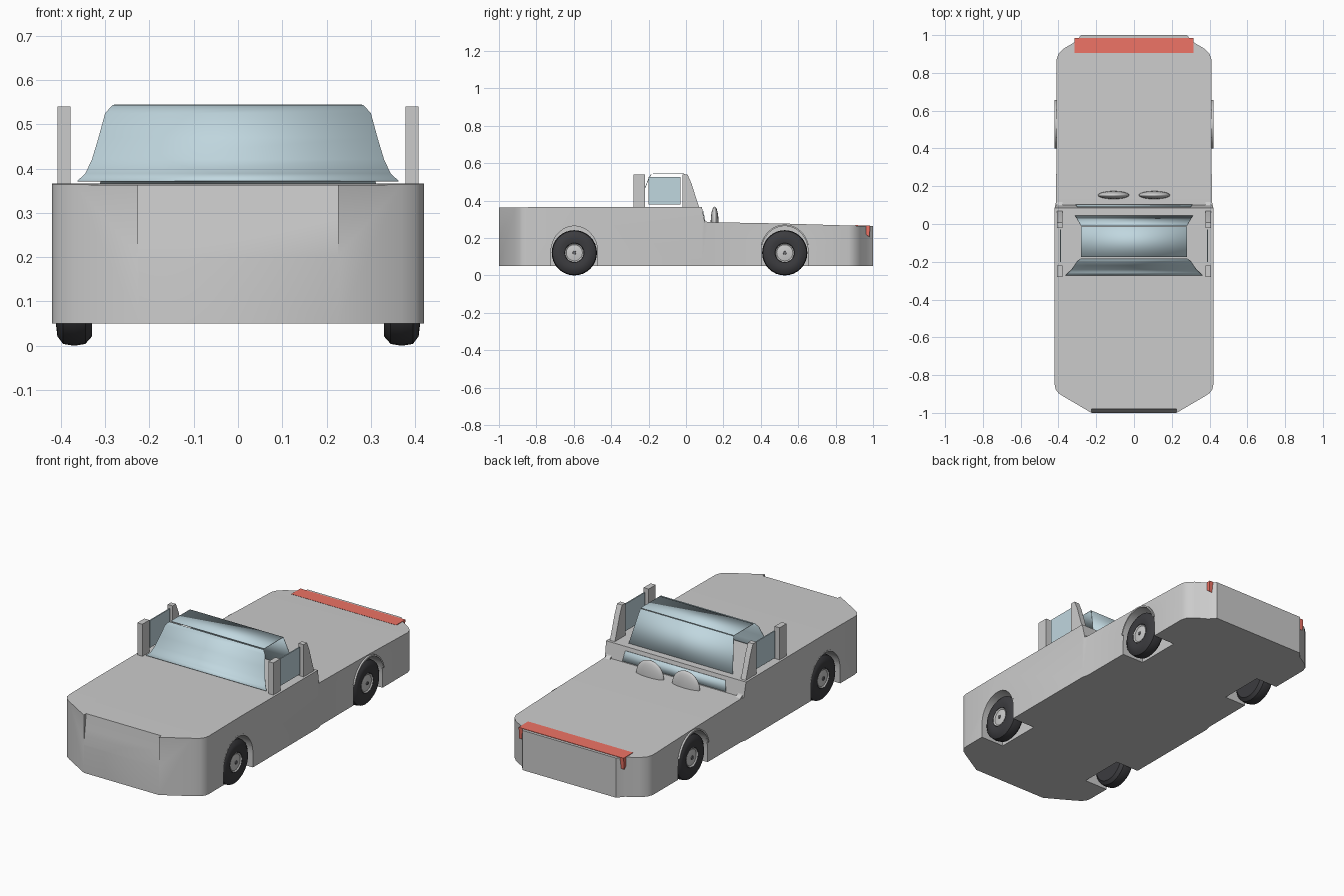
import bpy, bmesh, math
from mathutils import Matrix

if "Cube" in bpy.data.objects:
    bpy.data.objects.remove(bpy.data.objects["Cube"])


def material(name, rgb):
    m = bpy.data.materials.new(name)
    m.diffuse_color = (*rgb, 1)
    m.use_nodes = True
    m.node_tree.nodes["Principled BSDF"].inputs["Base Color"].default_value = m.diffuse_color
    return m


GLASS = material("glass_blue", (0.53, 0.68, 0.74))
RED = material("lamp_red", (0.85, 0.17, 0.13))
RUBBER = material("rubber", (0.045, 0.045, 0.05))
DARK = material("dark_metal", (0.15, 0.15, 0.16))


def finish(name, bm, mat=None, smooth=None):
    bmesh.ops.recalc_face_normals(bm, faces=bm.faces)
    me = bpy.data.meshes.new(name)
    bm.to_mesh(me)
    bm.free()
    ob = bpy.data.objects.new(name, me)
    bpy.context.collection.objects.link(ob)
    if mat:
        me.materials.append(mat)
    if smooth:
        shade(ob, smooth)
    return ob


def shade(ob, angle):
    bpy.ops.object.select_all(action='DESELECT')
    bpy.context.view_layer.objects.active = ob
    ob.select_set(True)
    bpy.ops.object.shade_smooth_by_angle(angle=math.radians(angle))


def prism(name, pts, start, vec, mat=None, smooth=None):
    """Extrude a closed polygon; start maps 2D points to 3D."""
    bm = bmesh.new()
    f = bm.faces.new([bm.verts.new(start(a, b)) for a, b in pts])
    r = bmesh.ops.extrude_face_region(bm, geom=[f])
    bmesh.ops.translate(bm, vec=vec, verts=[v for v in r['geom'] if isinstance(v, bmesh.types.BMVert)])
    return finish(name, bm, mat, smooth)


def side_prism(name, pts, x0, x1, mat=None, smooth=None):
    return prism(name, pts, lambda y, z: (x0, y, z), (x1 - x0, 0, 0), mat, smooth)


def loft(name, rows, mat):
    """Symmetric sheet from rows of half-width, y, z."""
    bm = bmesh.new()
    vs = [[bm.verts.new((s * w, y, z)) for s in (-1, 1)] for w, y, z in rows]
    for a, b in zip(vs, vs[1:]):
        bm.faces.new((a[0], a[1], b[1], b[0]))
    ob = finish(name, bm, mat, 40)
    m = ob.modifiers.new("thickness", 'SOLIDIFY')
    m.thickness, m.offset = 0.003, 0
    return ob


def lathe(name, profile, pos, side, mat=None, n=32):
    """Closed ring swept around the x axle; profile is (x, radius)."""
    bm = bmesh.new()
    rings = []
    for x, r in profile:
        rings.append([bm.verts.new((side * (pos[0] + x), pos[1] + r * math.cos(i * math.tau / n),
                                    pos[2] + r * math.sin(i * math.tau / n))) for i in range(n)])
    for a, b in zip(rings, rings[1:]):
        for i in range(n):
            j = (i + 1) % n
            bm.faces.new((a[i], a[j], b[j], b[i]))
    bm.faces.new(rings[0])
    bm.faces.new(rings[-1])
    return finish(name, bm, mat, 35)


def boolean(ob, cutter, op):
    cutter.hide_render = True
    m = ob.modifiers.new("cut", 'BOOLEAN')
    m.object, m.operation, m.solver = cutter, op, 'EXACT'
    bpy.context.view_layer.objects.active = ob
    bpy.ops.object.modifier_apply(modifier=m.name)
    bpy.data.objects.remove(cutter)


# Body: plan outline intersected with the side profile
half = [(0.225, -1), (0.37, -0.915), (0.40, -0.895), (0.415, -0.875), (0.42, -0.85), (0.42, 0.085),
        (0.412, 0.12), (0.41, 0.87), (0.40, 0.90), (0.37, 0.93), (0.31, 0.965), (0.28, 1)]
outline = half + [(-x, y) for x, y in reversed(half)]
body = prism("body", outline, lambda x, y: (x, y, 0), (0, 0, 0.5))
profile = [(-1.1, 0.05), (-1.1, 0.362), (-0.6, 0.367), (0.085, 0.365), (0.1, 0.285), (0.5, 0.278),
           (0.93, 0.265), (1.1, 0.265), (1.1, 0.05)]
boolean(body, side_prism("profile_cutter", profile, -0.6, 0.6), 'INTERSECT')
# Sloping upper nose between the corner panels
nose = [(-1.1, 0.20), (-1.0, 0.20), (-0.988, 0.285), (-0.975, 0.40), (-1.1, 0.40)]
boolean(body, side_prism("nose_cutter", nose, -0.226, 0.226), 'DIFFERENCE')

# Wheels, arches and arch lips
ZC = 0.121
for end, y in (("front", -0.597), ("rear", 0.528)):
    for tag, s in (("right", 1), ("left", -1)):
        arch = [(y + 0.125, -0.1), (y + 0.125, 0.12)]
        arch += [(y + 0.125 * math.cos(t), 0.125 + 0.14 * math.sin(t))
                 for t in [i * math.pi / 20 for i in range(1, 20)]]
        arch += [(y - 0.125, 0.12), (y - 0.125, -0.1)]
        boolean(body, side_prism("arch_cutter", arch, s * 0.28, s * 0.5), 'DIFFERENCE')
        ts = [math.radians(15 + 150 * i / 16) for i in range(17)]
        lip = [(y + 0.125 * math.cos(t), 0.125 + 0.139 * math.sin(t)) for t in ts]
        lip += [(y + 0.133 * math.cos(t), 0.125 + 0.147 * math.sin(t)) for t in reversed(ts)]
        side_prism(f"{end}_{tag}_arch_lip", lip, s * 0.400, s * 0.4205, None, 35)
        p = (0.37, y, ZC)
        lathe(f"{end}_{tag}_tyre", [(-0.04, 0.06), (-0.04, 0.10), (-0.025, 0.117), (0, 0.121), (0.025, 0.117),
                                    (0.038, 0.10), (0.041, 0.075), (0.036, 0.052), (0.025, 0.05)], p, s, RUBBER)
        lathe(f"{end}_{tag}_rim", [(0.02, 0.05), (0.036, 0.05), (0.031, 0.043), (0.036, 0.015)], p, s)
        lathe(f"{end}_{tag}_hub", [(0.03, 0.011), (0.04, 0.009)], p, s, DARK, 12)
shade(body, 35)

# Glasshouse
loft("windscreen", [(0.362, -0.272, 0.372), (0.345, -0.255, 0.388), (0.33, -0.24, 0.42),
                    (0.315, -0.218, 0.47), (0.30, -0.196, 0.525), (0.283, -0.185, 0.543)], GLASS)
loft("roof_glass", [(0.28, -0.176, 0.543), (0.28, -0.012, 0.543)], GLASS)
loft("rear_glass", [(0.28, -0.01, 0.541), (0.312, 0.045, 0.364)], GLASS)
loft("rear_lower_glass", [(0.30, 0.0915, 0.345), (0.31, 0.1015, 0.29)], GLASS)

# Pillars and side windows
rear_post = [(-0.02, 0.355), (-0.02, 0.54), (0.008, 0.54), (0.03, 0.49), (0.055, 0.41), (0.08, 0.335),
             (0.10, 0.295), (0.12, 0.282), (0.07, 0.282)]
for tag, s in (("right", 1), ("left", -1)):
    side_prism(f"{tag}_front_pillar", [(-0.28, 0.355), (-0.22, 0.355), (-0.22, 0.54), (-0.28, 0.54)],
               s * 0.378, s * 0.408)
    side_prism(f"{tag}_rear_pillar", rear_post, s * 0.378, s * 0.408, None, 30)
    side_prism(f"{tag}_side_window", [(-0.2, 0.38), (-0.03, 0.38), (-0.03, 0.527), (-0.2, 0.527)],
               s * 0.387, s * 0.393, GLASS)
    # Headrest fairings on the rear deck
    bm = bmesh.new()
    bmesh.ops.create_uvsphere(bm, u_segments=24, v_segments=16, radius=1,
                              matrix=Matrix.Translation((s * 0.108, 0.153, 0.283)) @ Matrix.Diagonal((0.083, 0.021, 0.085, 1)))
    finish(f"{tag}_headrest", bm, None, 60)

# Red lamp bar across the tail
side_prism("tail_lamp", [(0.905, 0.2685), (0.985, 0.2675), (0.98, 0.205)], -0.315, 0.315, RED)
